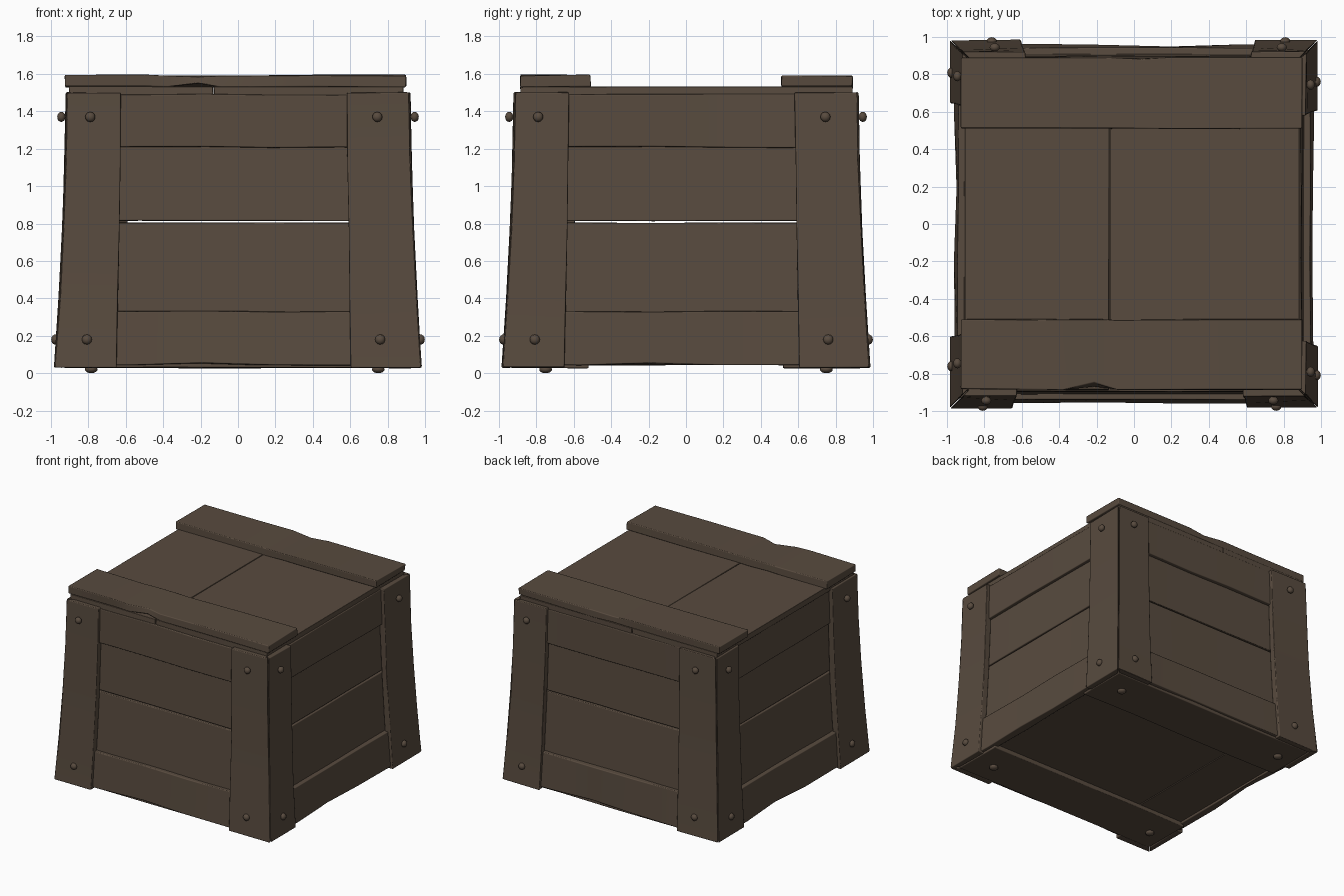
import bpy, bmesh, math, random
from mathutils import Matrix, Vector

if "Cube" in bpy.data.objects:
    bpy.data.objects.remove(bpy.data.objects["Cube"])

random.seed(4)

wood = bpy.data.materials.new("dark brown wood")
wood.diffuse_color = (0.098, 0.070, 0.049, 1)
wood.use_nodes = True
wood.node_tree.nodes["Principled BSDF"].inputs["Base Color"].default_value = wood.diffuse_color


def half(z):
    """Half width of the tapered crate (post faces) at height z."""
    t = z / 1.5
    return 0.986 - 0.066 * t - 0.012 * math.sin(math.pi * min(max(t, 0), 1))


def add_object(name, bm, bevel=0.0):
    bmesh.ops.recalc_face_normals(bm, faces=bm.faces)
    me = bpy.data.meshes.new(name)
    bm.to_mesh(me)
    bm.free()
    me.materials.append(wood)
    me.polygons.foreach_set("use_smooth", [True] * len(me.polygons))
    ob = bpy.data.objects.new(name, me)
    bpy.context.collection.objects.link(ob)
    if bevel:
        m = ob.modifiers.new("worn edges", 'BEVEL')
        m.width = bevel
        m.segments = 2
        m.limit_method = 'ANGLE'
        m.angle_limit = math.radians(40)
        m.harden_normals = True
    return ob


def board(name, rings, rot=None, jitter=0.004, bevel=0.007):
    """Plank from a list of four-point cross-sections along its length."""
    bm = bmesh.new()
    vs = []
    for ring in rings:
        row = []
        for p in ring:
            q = Vector(p) + Vector([random.uniform(-jitter, jitter) for _ in range(3)])
            row.append(bm.verts.new(rot @ q if rot else q))
        vs.append(row)
    for a, b in zip(vs, vs[1:]):
        for i in range(4):
            j = (i + 1) % 4
            bm.faces.new((a[i], a[j], b[j], b[i]))
    bm.faces.new(vs[0])
    bm.faces.new(vs[-1])
    return add_object(name, bm, bevel)


def bolt(name, pos, normal, r=0.027, h=0.022):
    """Domed bolt head."""
    bm = bmesh.new()
    bmesh.ops.create_uvsphere(bm, u_segments=12, v_segments=8, radius=1)
    q = Vector((0, 0, 1)).rotation_difference(Vector(normal)).to_matrix().to_4x4()
    bm.transform(Matrix.Translation(pos) @ q @ Matrix.Diagonal((r, r, h, 1)))
    add_object(name, bm)


def upright(u_in, side, z0, z1, d0, d1, n=5):
    """Rings of a corner post: inner edge u_in(z), mitred outer edge."""
    out = []
    for i in range(n):
        z = z0 + (z1 - z0) * i / (n - 1)
        h = half(z)
        out.append([(u_in(z), -(h + d1), z), (side * (h + d1 - 0.003), -(h + d1), z),
                    (side * (h + d0 - 0.003), -(h + d0), z), (u_in(z), -(h + d0), z)])
    return out


def slat(z0, z1, d0, d1, n=6):
    """Rings of a horizontal side board that follows the taper."""
    out = []
    for i in range(n):
        t = -1 + 2 * i / (n - 1)
        ring = []
        for z, d in ((z0, d1), (z1, d1), (z1, d0), (z0, d0)):
            h = half(z)
            ring.append((t * (h + d - 0.004), -(h + d), z))
        out.append(ring)
    return out


def flat(xs, y0, y1, z0, z1):
    """Rings of a flat board running along x."""
    return [[(x, y0, z0), (x, y1, z0), (x, y1, z1), (x, y0, z1)] for x in xs]


def steps(a, b, n):
    return [a + (b - a) * i / (n - 1) for i in range(n)]


# four walls
for k, side in enumerate(("front", "right", "back", "left")):
    R = Matrix.Rotation(k * math.pi / 2, 3, 'Z')
    board(side + "_left_post", upright(lambda z: -0.648 + 0.016 * z, -1, 0.03, 1.5, -0.05, 0), R, 0.003)
    board(side + "_right_post", upright(lambda z: 0.604 - 0.015 * z, 1, 0.03, 1.5, -0.05, 0), R, 0.003)
    # rails stand proud of the recessed planks
    bottom = slat(0.045, 0.33, -0.085, -0.022)
    bottom[2][0] = tuple(Vector(bottom[2][0]) + Vector((0, 0.01, 0.012)))
    board(side + "_bottom_rail", bottom, R)
    board(side + "_top_rail", slat(1.208, 1.49, -0.085, -0.026), R)
    board(side + "_lower_plank", slat(0.32, 0.804, -0.09, -0.055), R, 0.002)
    board(side + "_upper_plank", slat(0.814, 1.215, -0.09, -0.055), R, 0.002)
    # bolts
    for u, z, out in ((-0.79, 1.37, 0.022), (0.745, 1.37, 0.022), (-0.808, 0.18, 0.003), (0.76, 0.18, 0.003)):
        n = R @ Vector((0, -1, 0.05))
        bolt(side + "_bolt", R @ Vector((u, -(half(z) + out), z)), n)

# lid planks, split at x = -0.13
board("lid_left_plank", flat(steps(-0.905, -0.133, 3), -0.885, 0.89, 1.485, 1.532), None, 0.002, 0.004)
board("lid_right_plank", flat(steps(-0.128, 0.885, 3), -0.885, 0.89, 1.485, 1.532), None, 0.002, 0.004)

# lid cleats, chipped on the outer edge
front = flat([-0.925, -0.5, -0.38, -0.21, -0.09, 0.4, 0.9], -0.885, -0.51, 1.53, 1.593)
front[3][0] = (-0.21, -0.875, 1.552)
front[3][3] = (-0.21, -0.845, 1.585)
board("lid_front_cleat", front)
back = flat([-0.925, -0.4, -0.12, 0.05, 0.2, 0.9], 0.51, 0.89, 1.53, 1.59)
back[3][2] = (0.05, 0.878, 1.582)
board("lid_back_cleat", back)

# floor planks and cleats
board("floor_left_plank", flat(steps(-0.93, -0.503, 3), -0.93, 0.93, 0.06, 0.1), None, 0.002, 0.004)
board("floor_right_plank", flat(steps(-0.497, 0.93, 3), -0.93, 0.93, 0.06, 0.1), None, 0.002, 0.004)
for s, nm in ((-1, "front"), (1, "back")):
    board("floor_" + nm + "_cleat", flat(steps(-0.93, 0.93, 5), s * 0.52, s * 0.935, 0.028, 0.07), None, 0.003)
    for x in (-0.785, 0.75):
        bolt("floor_bolt", (x, s * 0.75, 0.02), (0, 0, -1), 0.034, 0.02)
